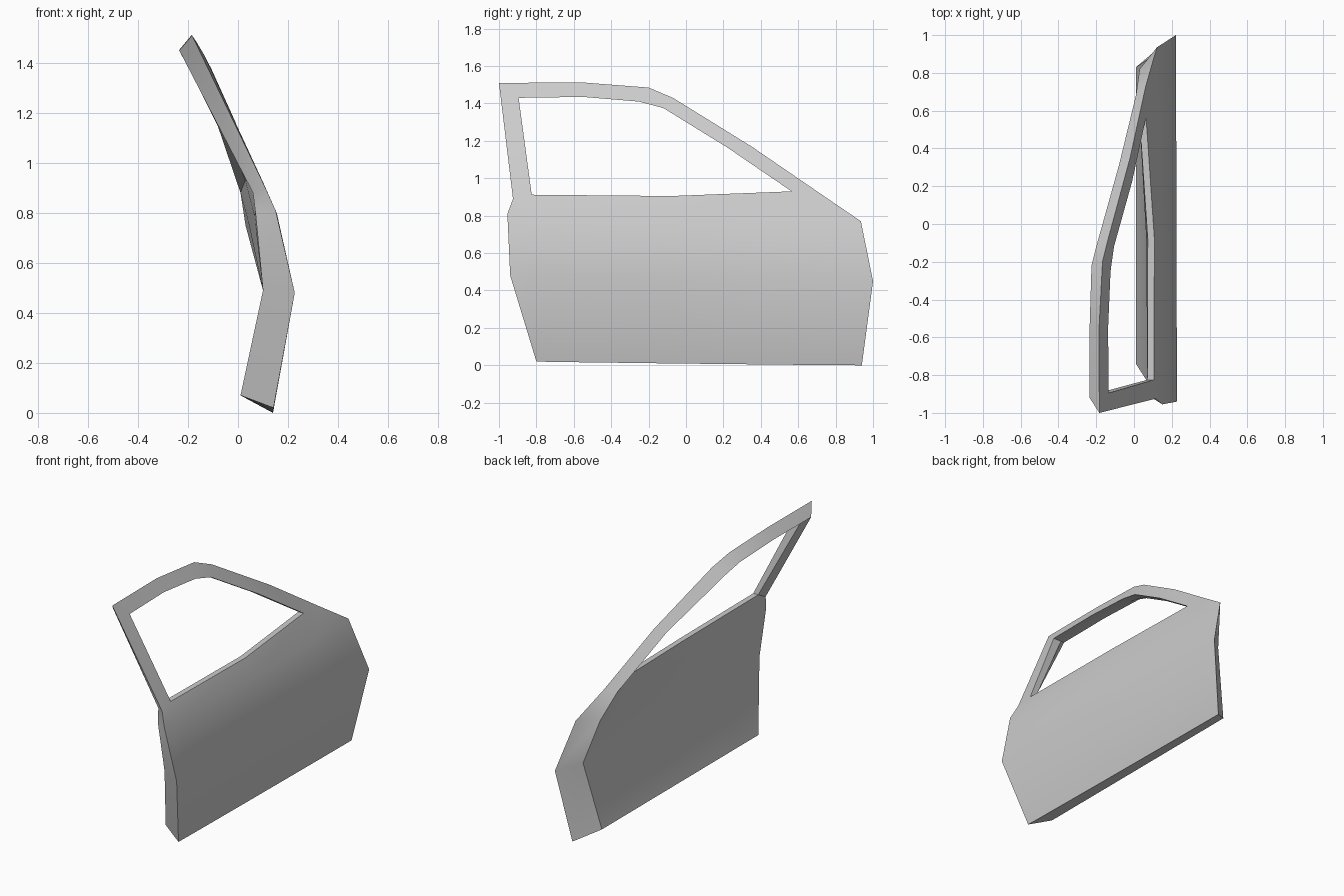
import bpy, bmesh

if "Cube" in bpy.data.objects:
    bpy.data.objects.remove(bpy.data.objects["Cube"])

paint = bpy.data.materials.new("light grey paint")
paint.diffuse_color = (0.6, 0.6, 0.6, 1)
paint.use_nodes = True
paint.node_tree.nodes["Principled BSDF"].inputs["Base Color"].default_value = paint.diffuse_color

# Outer skin curvature: (height, x)
SECTION = [(0, .14), (.02, .142), (.48, .227), (.80, .155), (.9, .11),
           (1.17, 0), (1.46, -.15), (1.515, -.187)]


def skin_x(y, z):
    """Outer skin x, leaning inwards towards the front above the belt."""
    x = SECTION[-1][1]
    for (z0, x0), (z1, x1) in zip(SECTION, SECTION[1:]):
        if z <= z1:
            x = x0 + (x1 - x0) * (z - z0) / (z1 - z0)
            break
    lean = min(1, max(0, (z - .48) / .4))
    return x - .06 * max(0, y) * lean


def outer(points):
    return [(skin_x(y, z), y, z) for y, z in points]


# Outer skin: window frame edge, window opening, and panel rows
frame_o = outer([(-.925, .89), (-1, 1.51), (-.55, 1.512), (-.2, 1.485),
                 (-.07, 1.43), (.35, 1.17), (.73, .91)])
open_yz = [(-.825, .912), (-.895, 1.43), (-.55, 1.435), (-.25, 1.41),
           (-.12, 1.375), (.22, 1.165), (.565, .93)]
open_o = outer(open_yz)
sill_o = outer([(-.08, .905)])[0]
rows_o = [outer(r) for r in (
    [(-.80, .02), (-.70, .018), (-.08, .01), (.57, .003), (.94, 0)],
    [(-.94, .48), (-.82, .48), (-.08, .47), (.57, .46), (1, .45)],
    [(-.955, .81), (-.82, .808), (-.08, .79), (.57, .778), (.935, .77)])]

# Inner skin: same layout, inset from the outer edge
frame_i = [(.06, -.885, .88), (-.235, -.92, 1.45), (-.235, -.55, 1.452),
           (-.225, -.22, 1.43), (-.20, -.12, 1.385), (-.08, .31, 1.145),
           (.01, .68, .88)]
open_i = [(x - (.035 if z < 1 else .055), y, z)
          for x, y, z in open_o]
sill_i = (sill_o[0] - .035, sill_o[1], sill_o[2])
rows_i = [
    [(.01, y, .07) for y in (-.74, -.66, -.08, .52, .83)],
    [(.10, y, .49) for y in (-.88, -.78, -.08, .54, .89)],
    [(.07, -.905, .80), (.07, -.8, .80), (.065, -.08, .79),
     (.04, .55, .77), (.03, .82, .75)]]

bm = bmesh.new()


def skin(frame, opening, sill, rows):
    """Panel rows plus the frame ring; returns edge loop and opening loop."""
    new = lambda pts: [bm.verts.new(p) for p in pts]
    f, o, s = new(frame), new(opening), bm.verts.new(sill)
    grid = [new(r) for r in rows] + [[f[0], o[0], s, o[-1], f[-1]]]
    for a, b in zip(grid, grid[1:]):
        for i in range(4):
            bm.faces.new((a[i], a[i + 1], b[i + 1], b[i]))
    for i in range(6):
        bm.faces.new((f[i], f[i + 1], o[i + 1], o[i]))
    rim = grid[0] + [grid[1][-1], grid[2][-1]] + f[::-1] + [grid[2][0], grid[1][0]]
    return rim, o + [s]


rim_o, hole_o = skin(frame_o, open_o, sill_o, rows_o)
rim_i, hole_i = skin(frame_i, open_i, sill_i, rows_i)

# Side walls around the door edge and the window opening
for a, b in ((rim_o, rim_i), (hole_o, hole_i)):
    for i in range(len(a)):
        j = (i + 1) % len(a)
        bm.faces.new((a[i], a[j], b[j], b[i]))

bmesh.ops.recalc_face_normals(bm, faces=bm.faces)
mesh = bpy.data.meshes.new("door_panel")
bm.to_mesh(mesh)
bm.free()
mesh.materials.append(paint)
door = bpy.data.objects.new("door_panel", mesh)
bpy.context.collection.objects.link(door)
bpy.context.view_layer.objects.active = door
door.select_set(True)
bpy.ops.object.shade_smooth_by_angle(angle=0.6)
